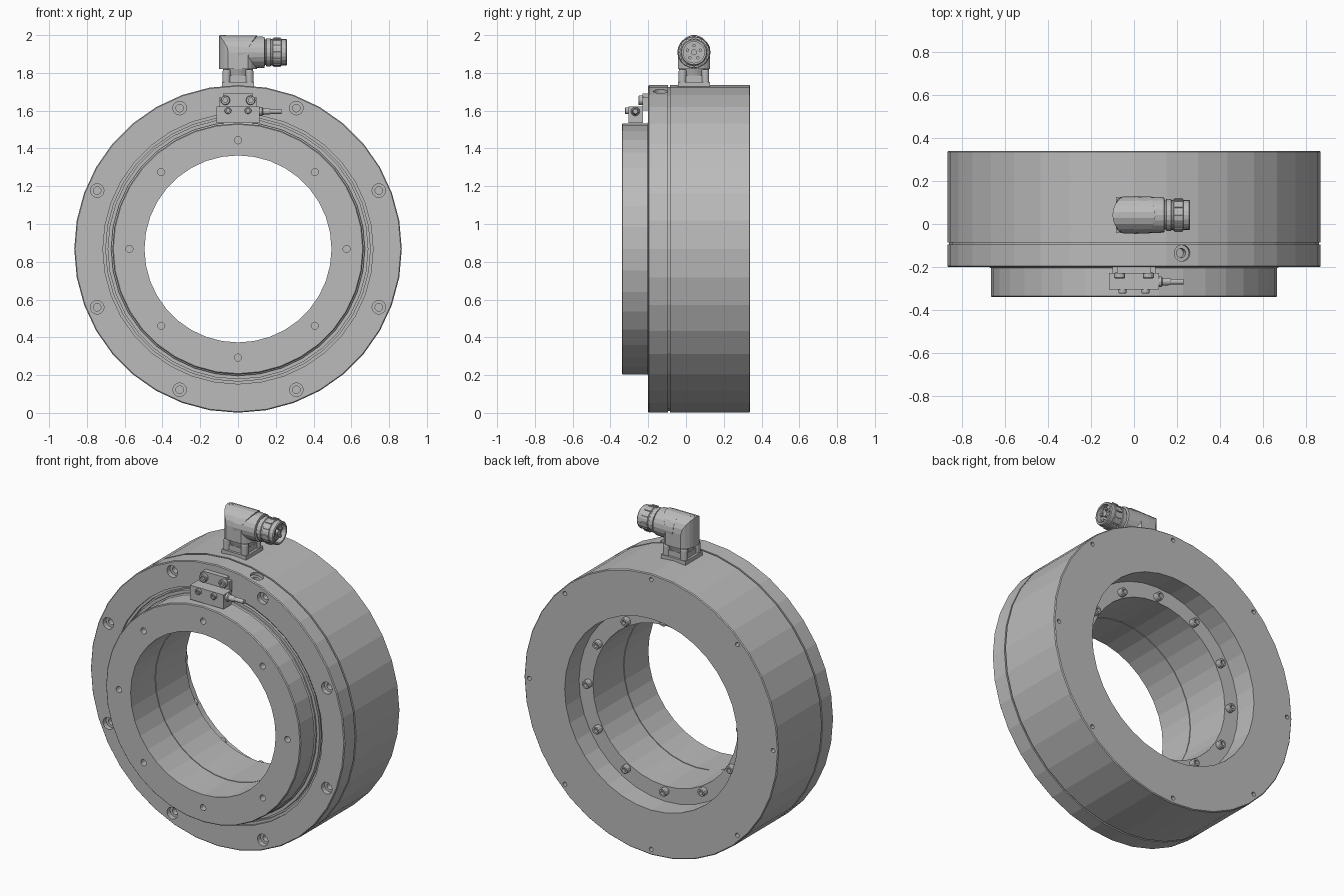
import bpy, bmesh, math
from mathutils import Vector

if "Cube" in bpy.data.objects:
    bpy.data.objects.remove(bpy.data.objects["Cube"], do_unlink=True)

ZC = 0.868          # height of the ring axis
Y, X, Z = Vector((0, 1, 0)), Vector((1, 0, 0)), Vector((0, 0, 1))
CENTRE = Vector((0, 0, ZC))

grey = bpy.data.materials.new("machined_grey")
grey.use_nodes = True
GREY = (0.5, 0.5, 0.5, 1)
grey.diffuse_color = GREY
bsdf = grey.node_tree.nodes["Principled BSDF"]
bsdf.inputs["Base Color"].default_value = GREY
bsdf.inputs["Roughness"].default_value = 0.6


def lathe(bm, profile, origin, axis, n, ring=False):
    """Spin (radius, distance) points about an axis; ring closes the profile, otherwise ends are capped."""
    d = Vector(axis).normalized()
    u = X if abs(d.x) < 0.01 else d.cross(Y).normalized()
    v = d.cross(u).normalized()
    rows = []
    for r, h in profile:
        rows.append([bm.verts.new(Vector(origin) + d * h
                     + (u * math.cos(t) + v * math.sin(t)) * r)
                     for t in (math.tau * i / n for i in range(n))])
    pairs = list(zip(rows, rows[1:]))
    if ring:
        pairs.append((rows[-1], rows[0]))
    else:
        bm.faces.new(rows[0])
        bm.faces.new(rows[-1])
    for a, b in pairs:
        for i in range(n):
            j = (i + 1) % n
            bm.faces.new((a[i], a[j], b[j], b[i]))


def box(bm, lo, hi):
    verts = bmesh.ops.create_cube(bm, size=1)["verts"]
    for v in verts:
        v.co = Vector([(a + b) / 2 + c * (b - a) for a, b, c in zip(lo, hi, v.co)])


def finish(name, bm):
    bmesh.ops.recalc_face_normals(bm, faces=bm.faces)
    mesh = bpy.data.meshes.new(name)
    bm.to_mesh(mesh)
    bm.free()
    mesh.materials.append(grey)
    ob = bpy.data.objects.new(name, mesh)
    bpy.context.collection.objects.link(ob)
    return ob


def boolean(ob, cutter, operation):
    mod = ob.modifiers.new("cut", "BOOLEAN")
    mod.operation, mod.solver, mod.object = operation, "EXACT", cutter
    bpy.context.view_layer.objects.active = ob
    bpy.ops.object.modifier_apply(modifier=mod.name)
    bpy.data.objects.remove(cutter, do_unlink=True)


def around(count, radius, y, start=0):
    """Points evenly spaced on a circle about the ring axis."""
    for i in range(count):
        t = math.radians(start) + math.tau * i / count
        yield Vector((radius * math.cos(t), y, ZC + radius * math.sin(t)))


def cap_screw(bm, origin, axis, r, h):
    lathe(bm, [(r, -0.005), (r, h * 0.85), (r * 0.88, h), (r * 0.5, h), (r * 0.5, h * 0.4)],
          origin, axis, 12)


# Outer housing with seam groove, chamfers and rear recess
bm = bmesh.new()
R = 0.867
lathe(bm, [(0.715, -0.2), (R - 0.005, -0.2), (R, -0.195), (R, -0.095), (R - 0.009, -0.095),
           (R - 0.009, -0.085), (R, -0.085), (R, 0.335), (R - 0.005, 0.34), (0.59, 0.34),
           (0.59, 0.2), (0.7, 0.2), (0.7, -0.185), (0.715, -0.185)], CENTRE, Y, 36, True)
housing = finish("outer_housing", bm)

# Counterbored front holes, small rear holes, radial port
bm = bmesh.new()
for p in around(8, 0.807, -0.2, 22.5):
    lathe(bm, [(0.036, -0.02), (0.036, 0.03), (0.02, 0.03), (0.02, 0.08)], p, Y, 16)
for p in around(8, 0.832, 0.34):
    lathe(bm, [(0.013, -0.04), (0.013, 0.02)], p, Y, 12)
tilt = math.radians(75)
radial = Vector((math.cos(tilt), 0, math.sin(tilt)))
port = CENTRE + radial * 0.864 + Y * -0.135
lathe(bm, [(0.038, 0.03), (0.038, -0.02), (0.022, -0.02), (0.022, -0.06)], port, radial, 16)
boolean(housing, finish("housing_cutter", bm), "DIFFERENCE")

# Inner hollow shaft with stepped nose and bore seam
bm = bmesh.new()
lathe(bm, [(0.495, -0.34), (0.66, -0.34), (0.665, -0.335), (0.665, -0.205), (0.672, -0.2),
           (0.672, -0.19), (0.69, -0.19), (0.69, -0.165), (0.7, -0.165), (0.7, 0.2),
           (0.495, 0.2), (0.495, -0.097), (0.499, -0.097), (0.499, -0.103), (0.495, -0.103)],
      CENTRE, Y, 36, True)
shaft = finish("hollow_shaft", bm)
bm = bmesh.new()
for p in around(8, 0.575, -0.34):
    lathe(bm, [(0.019, -0.02), (0.019, 0.05)], p, Y, 12)
boolean(shaft, finish("shaft_cutter", bm), "DIFFERENCE")

# Ring of cap screws on the rear ledge
bm = bmesh.new()
for p in around(12, 0.525, 0.2):
    cap_screw(bm, p, Y, 0.025, 0.032)
finish("ledge_screws", bm)

# Sensor bracket and block on the front
bm = bmesh.new()
box(bm, (-0.1, -0.23, 1.6), (0.1, -0.198, 1.69))
bmesh.ops.bevel(bm, geom=[e for e in bm.edges if all(v.co.z > 1.68 for v in e.verts)
                          and abs(e.verts[0].co.y - e.verts[1].co.y) > 0.01],
                offset=0.02, segments=2, affect="EDGES")
finish("sensor_bracket", bm)
bm = bmesh.new()
box(bm, (-0.115, -0.305, 1.535), (0.115, -0.228, 1.622))
finish("sensor_block", bm)
bm = bmesh.new()
for side in (-1, 1):
    cap_screw(bm, (side * 0.067, -0.23, 1.655), -Y, 0.025, 0.022)
    cap_screw(bm, (side * 0.053, -0.305, 1.6), -Y, 0.018, 0.018)
finish("sensor_screws", bm)
bm = bmesh.new()
lathe(bm, [(0.024, 0), (0.024, 0.015), (0.018, 0.02), (0.016, 0.055), (0.013, 0.06),
           (0.013, 0.118)], (0.112, -0.268, 1.596), X, 12)
finish("sensor_cable", bm)

# Connector socket: flange, corner posts and neck
CY, CZ = 0.042, 1.909
bm = bmesh.new()
box(bm, (-0.084, CY - 0.084, 1.715), (0.084, CY + 0.084, 1.752))
box(bm, (-0.07, CY - 0.07, 1.75), (0.07, CY + 0.07, 1.785))
finish("connector_flange", bm)
bm = bmesh.new()
for sx in (-1, 1):
    for sy in (-1, 1):
        cap_screw(bm, (sx * 0.06, CY + sy * 0.06, 1.75), Z, 0.021, 0.068)
finish("flange_screws", bm)
bm = bmesh.new()
lathe(bm, [(0.07, 1.74), (0.07, 1.785), (0.085, 1.835)], (0, CY, 0), Z, 24)
finish("connector_neck", bm)

# Elbow: a round column trimmed to an arched section
bm = bmesh.new()
lathe(bm, [(0.1, 1.82), (0.1, 2.05)], (0, CY, 0), Z, 24)
elbow = finish("connector_elbow", bm)
bm = bmesh.new()
arch = [(0.085, -0.2)] + [(0.085 * math.cos(t), 0.091 * math.sin(t))
                          for t in (math.pi * (i + 0.0) / 9 for i in range(10))] + [(-0.085, -0.2)]
base = bm.faces.new([bm.verts.new((-0.2, CY + a, CZ + b)) for a, b in arch])
extruded = bmesh.ops.extrude_face_region(bm, geom=[base])["geom"]
bmesh.ops.translate(bm, vec=X * 0.4, verts=[g for g in extruded if isinstance(g, bmesh.types.BMVert)])
boolean(elbow, finish("arch_cutter", bm), "INTERSECT")

# Barrel, ribbed coupling collar and insert with pins
bm = bmesh.new()
lathe(bm, [(0.088, 0), (0.082, 0.14), (0.07, 0.142)], (0, CY, CZ), X, 20)
finish("connector_barrel", bm)
bm = bmesh.new()
lathe(bm, [(0.068, 0.135), (0.068, 0.148), (0.074, 0.15), (0.074, 0.172), (0.07, 0.175),
           (0.07, 0.182), (0.074, 0.185), (0.074, 0.228), (0.07, 0.23), (0.07, 0.255),
           (0.066, 0.26), (0.056, 0.26), (0.056, 0.23)], (0, CY, CZ), X, 20)
finish("coupling_collar", bm)
bm = bmesh.new()
for i in range(12):
    t = math.tau * i / 12
    lathe(bm, [(0.005, 0.188), (0.005, 0.225)],
          (0, CY + 0.074 * math.cos(t), CZ + 0.074 * math.sin(t)), X, 6)
finish("collar_ribs", bm)
bm = bmesh.new()
lathe(bm, [(0.016, 0.22), (0.016, 0.25)], (0, CY, CZ), X, 12)
for i in range(5):
    t = math.tau * i / 5 + math.pi / 2
    lathe(bm, [(0.009, 0.22), (0.009, 0.248)],
          (0, CY + 0.036 * math.cos(t), CZ + 0.036 * math.sin(t)), X, 8)
finish("connector_pins", bm)

# Small plug screw on top of the elbow
bm = bmesh.new()
cap_screw(bm, (-0.078, CY, CZ + 0.088), Z, 0.014, 0.003)
finish("elbow_screw", bm)
